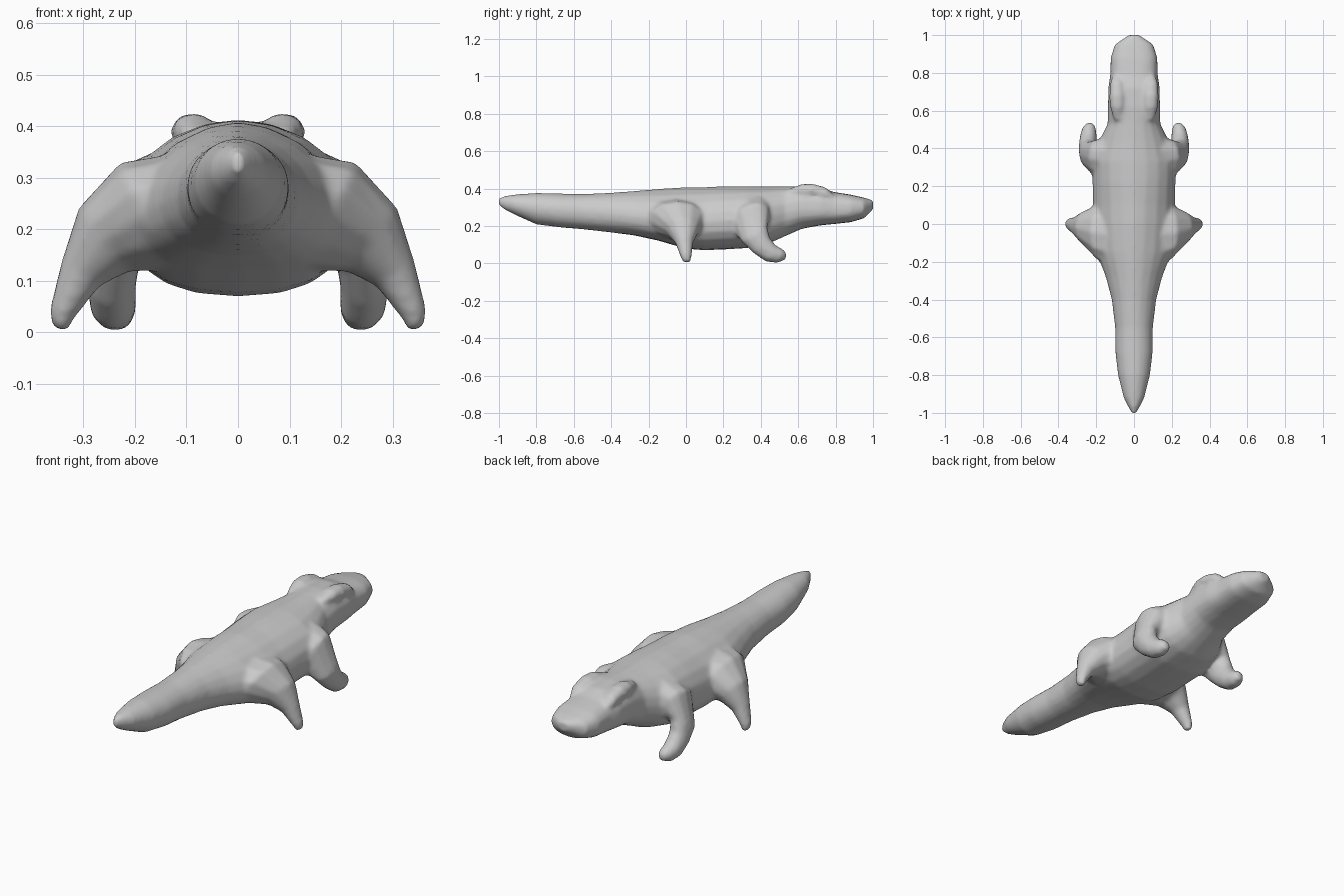
import bpy, bmesh, math
from mathutils import Vector


def loft(name, rings):
    """Skin closed rings of points and cap both ends."""
    bm = bmesh.new()
    loops = [[bm.verts.new(p) for p in r] for r in rings]
    n = len(loops[0])
    for a, b in zip(loops, loops[1:]):
        for i in range(n):
            bm.faces.new((a[i], a[(i + 1) % n], b[(i + 1) % n], b[i]))
    bm.faces.new(loops[0][::-1])
    bm.faces.new(loops[-1])
    bmesh.ops.recalc_face_normals(bm, faces=bm.faces)
    me = bpy.data.meshes.new(name)
    bm.to_mesh(me)
    bm.free()
    ob = bpy.data.objects.new(name, me)
    bpy.context.collection.objects.link(ob)
    return ob


def power(v, e):
    return math.copysign(abs(v) ** e, v)


def body_ring(y, w, top, mid, low, eu, el, n=20):
    pts = []
    for i in range(n):
        a = 2 * math.pi * i / n
        s, c = math.sin(a), math.cos(a)
        e = eu if c > 0 else el
        h = (top - mid) if c > 0 else (mid - low)
        pts.append((w * power(s, e), y, mid + h * power(c, e)))
    return pts


def limb_ring(centre, u, v, n=12):
    c, u, v = Vector(centre), Vector(u), Vector(v)
    return [c + u * math.cos(2 * math.pi * i / n) + v * math.sin(2 * math.pi * i / n)
            for i in range(n)]


def limb(name, stations, side):
    flip = lambda p: (p[0] * side, p[1], p[2])
    return loft(name, [limb_ring(*map(flip, s)) for s in stations])


# Tail, trunk, neck and snout: y, half width, top, widest z, bottom, upper/lower squareness
sections = [
    (-1.0, .012, .35, .33, .31, 1, 1),
    (-.97, .03, .36, .325, .287, 1, 1),
    (-.92, .055, .368, .315, .262, 1, 1),
    (-.80, .085, .377, .295, .208, 1, 1),
    (-.68, .099, .374, .285, .193, 1, .9),
    (-.55, .10, .371, .275, .182, 1, .9),
    (-.40, .118, .378, .265, .165, 1.05, .9),
    (-.28, .15, .387, .25, .15, 1.1, .85),
    (-.15, .20, .398, .235, .122, 1.15, .8),
    (.0, .22, .408, .22, .078, 1.15, .85),
    (.1, .218, .408, .22, .07, 1.1, .85),
    (.22, .22, .412, .23, .075, 1.05, .85),
    (.33, .225, .413, .24, .082, 1.05, .85),
    (.44, .185, .41, .25, .105, 1, .85),
    (.53, .14, .41, .27, .145, .9, .9),
    (.62, .138, .412, .285, .185, .8, .9),
    (.72, .137, .405, .285, .203, .8, .85),
    (.79, .126, .382, .285, .21, .75, .8),
    (.88, .124, .368, .29, .22, .75, .8),
    (.95, .102, .352, .295, .24, .8, .85),
    (1.0, .03, .338, .315, .288, 1, 1),
]
parts = [loft("reptile_body", [body_ring(*s) for s in sections])]

# Limb stations: centre, then two half-axes of the oval section
hind = [
    ((.08, -.06, .25), (0, .20, 0), (.03, 0, .10)),
    ((.18, -.045, .225), (0, .155, 0), (.05, 0, .105)),
    ((.26, -.02, .18), (0, .09, 0), (.05, 0, .062)),
    ((.305, -.01, .115), (0, .05, .0), (.038, 0, .025)),
    ((.342, .0, .035), (0, .03, 0), (.025, 0, .008)),
    ((.345, .005, .005), (0, .022, 0), (.015, 0, .004)),
]
front = [
    ((.10, .33, .27), (0, .13, .04), (.03, 0, .09)),
    ((.19, .345, .225), (0, .105, .03), (.05, 0, .09)),
    ((.238, .365, .155), (0, .07, .04), (.052, 0, .0)),
    ((.245, .405, .095), (0, .043, .043), (.048, 0, 0)),
    ((.243, .455, .052), (0, .028, .043), (.046, 0, 0)),
    ((.238, .505, .037), (0, .018, .036), (.038, 0, 0)),
    ((.233, .535, .034), (0, .005, .016), (.018, 0, 0)),
]
# Raised eye brows at the back of the skull
brow = [
    ((.082, .55, .385), (.025, 0, 0), (0, 0, .014)),
    ((.086, .62, .39), (.042, 0, 0), (0, 0, .035)),
    ((.088, .68, .39), (.043, 0, 0), (0, 0, .036)),
    ((.09, .75, .372), (.037, 0, 0), (0, 0, .034)),
    ((.09, .785, .355), (.022, 0, 0), (0, 0, .018)),
]
for side, tag in ((1, "right"), (-1, "left")):
    parts.append(limb("hind_leg_" + tag, hind, side))
    parts.append(limb("front_leg_" + tag, front, side))
    parts.append(limb("brow_" + tag, brow, side))

# Fuse everything into one continuous skin
bpy.ops.object.select_all(action='DESELECT')
for p in parts:
    p.select_set(True)
body = parts[0]
bpy.context.view_layer.objects.active = body
bpy.ops.object.join()
skin = body.modifiers.new("skin", 'REMESH')
skin.mode = 'VOXEL'
skin.voxel_size = 0.01
skin.use_smooth_shade = True
relax = body.modifiers.new("relax", 'SMOOTH')
relax.factor = 0.5
relax.iterations = 8
